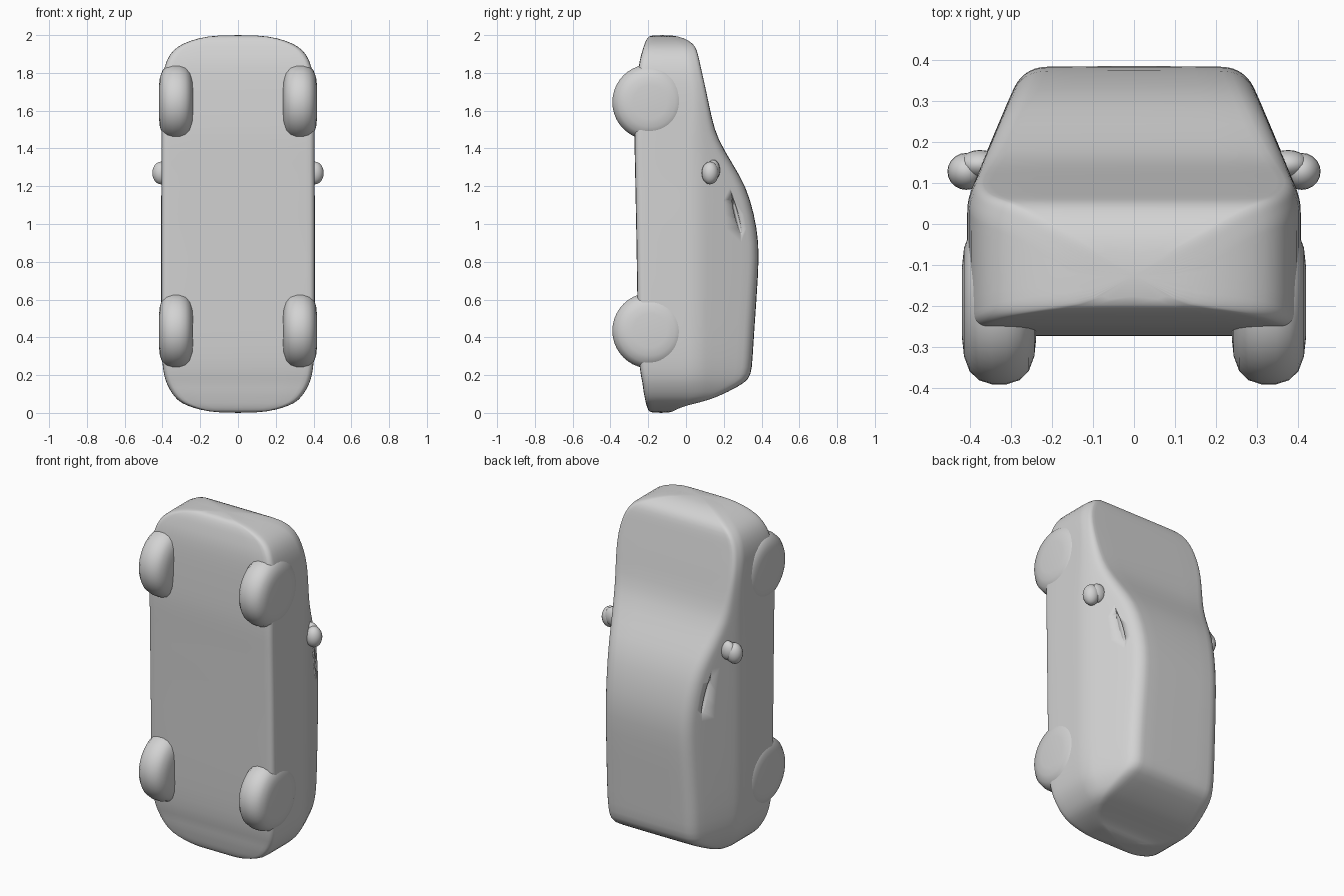
import bpy, bmesh, math
from mathutils import Vector

if "Cube" in bpy.data.objects:
    bpy.data.objects.remove(bpy.data.objects["Cube"])

grey = bpy.data.materials.new("plain grey")
grey.diffuse_color = (0.65, 0.65, 0.65, 1)
grey.use_nodes = True
grey.node_tree.nodes["Principled BSDF"].inputs["Base Color"].default_value = grey.diffuse_color


def make_object(name, bm, smooth=True):
    bmesh.ops.recalc_face_normals(bm, faces=bm.faces)
    mesh = bpy.data.meshes.new(name)
    bm.to_mesh(mesh)
    bm.free()
    for p in mesh.polygons:
        p.use_smooth = smooth
    mesh.materials.append(grey)
    ob = bpy.data.objects.new(name, mesh)
    bpy.context.collection.objects.link(ob)
    return ob


def loft(name, rings):
    """Skin a list of equal-length closed rings and cap both ends."""
    bm = bmesh.new()
    rows = [[bm.verts.new(p) for p in ring] for ring in rings]
    n = len(rows[0])
    for a, b in zip(rows, rows[1:]):
        for i in range(n):
            j = (i + 1) % n
            bm.faces.new((a[i], a[j], b[j], b[i]))
    bm.faces.new(rows[0][::-1])
    bm.faces.new(rows[-1])
    return make_object(name, bm)


def body_ring(z, under, roof, w):
    """Car cross-section: straight lower sides, tapered cabin, round corners."""
    waist = max(min(0.06, roof - 0.05), under + 0.02)
    top_w = w * (1 - 1.03 * (roof - waist))
    half = [(w, under, 0.04), (w, waist, 0.06), (top_w, roof, 0.065)]
    corners = half + [(-x, y, r) for x, y, r in reversed(half)]
    pts = []
    for i, (x, y, r) in enumerate(corners):
        p = Vector((x, y))
        a = Vector(corners[i - 1][:2]) - p
        b = Vector(corners[(i + 1) % 6][:2]) - p
        r = min(r, 0.42 * a.length, 0.42 * b.length)
        a, b = p + a.normalized() * r, p + b.normalized() * r
        for k in range(6):
            t = k / 5
            q = a * (1 - t) ** 2 + p * 2 * t * (1 - t) + b * t * t
            pts.append((q.x, q.y, z))
    return pts


# Body: tail at the bottom, nose at the top (height, underside, roof, half width)
sections = [
    (0.00, -0.19, -0.08, 0.10), (0.015, -0.20, -0.06, 0.20),
    (0.04, -0.21, 0.00, 0.275), (0.065, -0.215, 0.12, 0.32),
    (0.11, -0.225, 0.22, 0.355), (0.16, -0.23, 0.315, 0.38),
    (0.20, -0.24, 0.345, 0.392), (0.28, -0.25, 0.352, 0.404),
    (0.45, -0.255, 0.362, 0.407), (0.75, -0.26, 0.384, 0.407),
    (0.90, -0.262, 0.386, 0.407), (1.05, -0.265, 0.362, 0.407),
    (1.20, -0.268, 0.318, 0.406), (1.32, -0.27, 0.245, 0.406),
    (1.45, -0.274, 0.168, 0.406), (1.55, -0.27, 0.138, 0.406),
    (1.70, -0.262, 0.108, 0.406), (1.80, -0.255, 0.085, 0.398),
    (1.87, -0.245, 0.07, 0.378), (1.92, -0.23, 0.058, 0.345),
    (1.955, -0.22, 0.04, 0.295), (1.985, -0.205, -0.01, 0.21),
    (2.00, -0.19, -0.07, 0.11),
]
body = loft("car_body", [body_ring(*s) for s in sections])
sub = body.modifiers.new("soften", "SUBSURF")
sub.levels = sub.render_levels = 1


def wheel(name, cx, cz, radius=0.2, half_w=0.09):
    """Thick disc with a soft rounded tread, axle along x."""
    profile = [(-1, 0.45), (-0.95, 0.66), (-0.8, 0.84), (-0.55, 0.95), (-0.2, 1),
               (0.2, 1), (0.55, 0.95), (0.8, 0.84), (0.95, 0.66), (1, 0.45)]
    rings = []
    for u, f in profile:
        rings.append([(cx + u * half_w,
                       -0.19 + radius * f * math.cos(t * math.tau / 40),
                       cz + radius * f * math.sin(t * math.tau / 40))
                      for t in range(40)])
    return loft(name, rings)


def ellipsoid(name, centre, size, tilt=0.0):
    bm = bmesh.new()
    bmesh.ops.create_uvsphere(bm, u_segments=20, v_segments=12, radius=1)
    ob = make_object(name, bm)
    ob.location, ob.scale = centre, size
    ob.rotation_euler.x = tilt
    return ob


for side, s in (("right", 1), ("left", -1)):
    # Wheels, mostly sunk into the body
    wheel("front_wheel_" + side, s * 0.328, 1.645)
    wheel("rear_wheel_" + side, s * 0.328, 0.435)

    # Door mirror: rounded shell on a short arm
    ellipsoid("mirror_" + side, (s * 0.408, 0.128, 1.27), (0.046, 0.045, 0.06))
    ellipsoid("mirror_arm_" + side, (s * 0.375, 0.145, 1.285), (0.05, 0.035, 0.055))

    # Narrow slit in the side window
    cutter = ellipsoid("window_slit_cutter_" + side, (s * 0.322, 0.272, 1.03),
                       (0.025, 0.011, 0.11), 0.25)
    cutter.hide_render = True
    cutter.hide_viewport = True
    cut = body.modifiers.new("window_slit_" + side, "BOOLEAN")
    cut.operation, cut.object, cut.solver = "DIFFERENCE", cutter, "EXACT"
